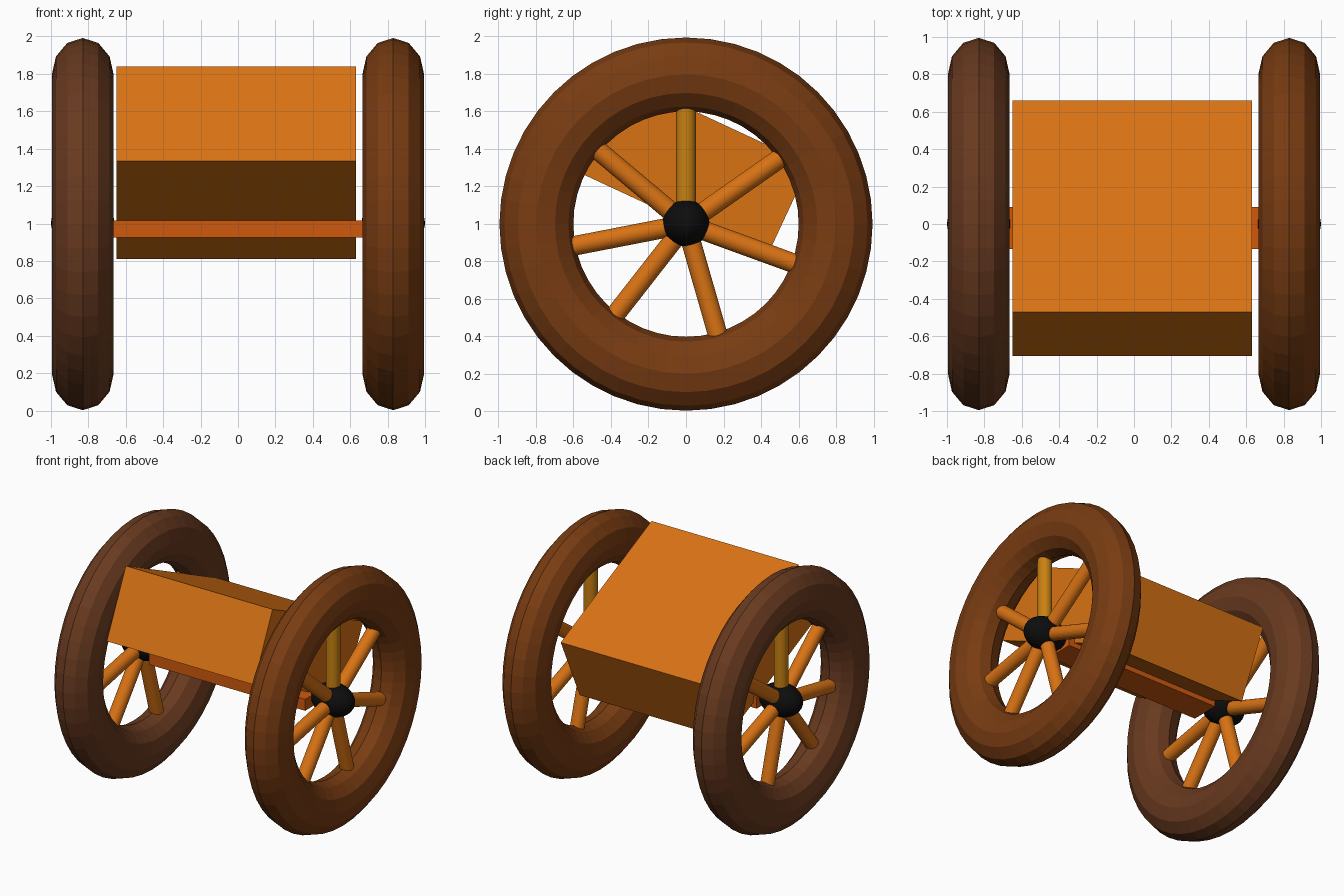
import bpy
from math import radians, cos, sin, pi
from mathutils import Vector

if "Cube" in bpy.data.objects:
    bpy.data.objects.remove(bpy.data.objects["Cube"])

AXLE_Z = 0.997
WHEEL_X = 0.83


def material(name, rgb):
    m = bpy.data.materials.new(name)
    m.diffuse_color = (*rgb, 1)
    m.use_nodes = True
    m.node_tree.nodes["Principled BSDF"].inputs["Base Color"].default_value = m.diffuse_color
    return m


orange = material("orange_wood", (0.69, 0.17, 0.007))
amber = material("amber_wood", (0.58, 0.22, 0.006))
rust = material("rust_wood", (0.62, 0.10, 0.004))
brown = material("brown_tire", (0.19, 0.045, 0.006))
dark_brown = material("dark_brown_tire", (0.14, 0.042, 0.014))
black = material("black_hub", (0.004, 0.004, 0.004))


def finish(name, mat, scale=(1, 1, 1)):
    ob = bpy.context.object
    ob.name = name
    ob.scale = scale
    ob.data.materials.append(mat)
    return ob


def box(name, loc, size, mat, tilt=0):
    bpy.ops.mesh.primitive_cube_add(size=1, location=loc, rotation=(tilt, 0, 0))
    return finish(name, mat, size)


def spoke(name, x, angle, mat, length=0.62):
    # Cylinder running from the hub centre out to the tire
    d = Vector((0, cos(angle), sin(angle)))
    loc = Vector((x, 0, AXLE_Z)) + d * length / 2
    bpy.ops.mesh.primitive_cylinder_add(vertices=32, radius=0.052, depth=length,
                                        location=loc, rotation=(angle - pi / 2, 0, 0))
    finish(name, mat)


# Wheels: tire, hub and seven slightly uneven spokes on each side
SPOKE_ANGLES = (90, 35, -20, -74, -128, -169, 140)
for side, sx, tire_mat in (("left", -1, dark_brown), ("right", 1, brown)):
    x = sx * WHEEL_X
    bpy.ops.mesh.primitive_torus_add(major_segments=48, minor_segments=12,
                                     major_radius=0.798, minor_radius=0.197,
                                     location=(x, 0, AXLE_Z), rotation=(0, pi / 2, 0))
    finish(f"{side}_tire", tire_mat, (1, 1, 0.84))
    bpy.ops.mesh.primitive_uv_sphere_add(segments=32, ring_count=16, radius=0.125,
                                         location=(x, 0, AXLE_Z + 0.005), rotation=(0, pi / 2, 0))
    finish(f"{side}_hub", black, (1, 1, 1.36))
    for i, a in enumerate(SPOKE_ANGLES):
        spoke(f"{side}_spoke_{i + 1}", x, radians(a), amber if i == 0 else orange)

# Flat axle beam joining the hubs
box("axle", (0, -0.022, 0.97), (1.36, 0.225, 0.09), rust)

# Cart body, tipped down towards the back
box("cart_body", (-0.01, -0.0225, 1.3245), (1.28, 1.246, 0.557), orange, radians(-24.96))
